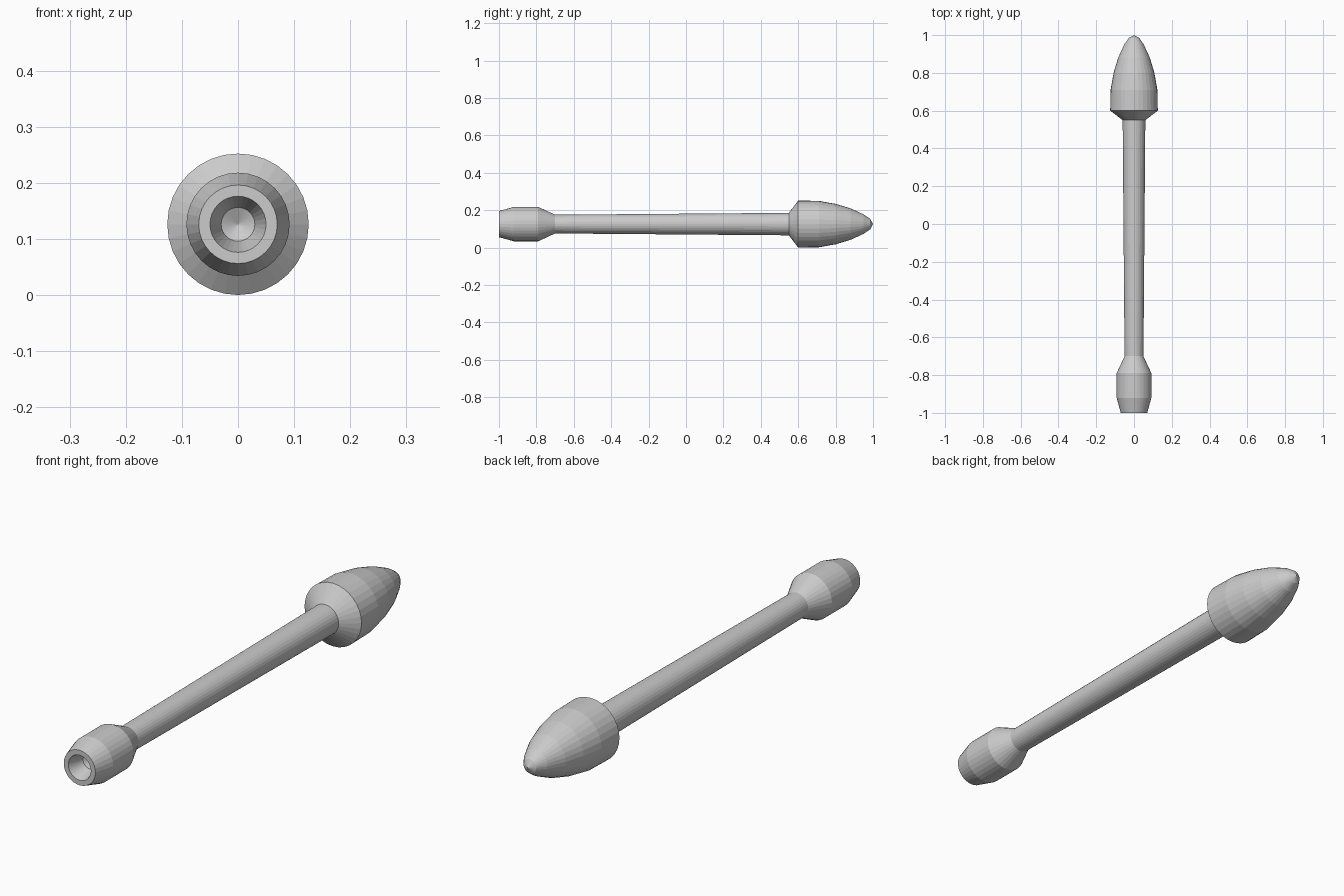
import bpy, bmesh
from math import sin, cos, pi

if "Cube" in bpy.data.objects:
    bpy.data.objects.remove(bpy.data.objects["Cube"])

SIDES = 32
AXIS_Z = 0.126


def lathe(name, profile):
    """Spin (y, radius) points round the long axis; radius 0 closes to a point."""
    bm = bmesh.new()
    rings = []
    for y, r in profile:
        n = SIDES if r > 0 else 1
        rings.append([bm.verts.new((r * cos(2 * pi * i / SIDES), y,
                                    AXIS_Z + r * sin(2 * pi * i / SIDES)))
                      for i in range(n)])
    for a, b in zip(rings, rings[1:]):
        for i in range(SIDES):
            j = (i + 1) % SIDES
            quad = [a[i % len(a)], a[j % len(a)], b[j % len(b)], b[i % len(b)]]
            bm.faces.new(list(dict.fromkeys(quad)))
    bmesh.ops.recalc_face_normals(bm, faces=bm.faces)
    mesh = bpy.data.meshes.new(name)
    bm.to_mesh(mesh)
    bm.free()
    obj = bpy.data.objects.new(name, mesh)
    bpy.context.collection.objects.link(obj)
    return obj


# Tail grip with a hollow socket in its end
lathe("tail_grip", [(-0.92, 0), (-0.935, 0.03), (-1.0, 0.05), (-1.0, 0.07),
                    (-0.92, 0.092), (-0.79, 0.092), (-0.70, 0.05), (-0.70, 0)])

# Slightly tapered shaft
lathe("shaft", [(-0.70, 0), (-0.70, 0.05), (0.55, 0.06), (0.55, 0)])

# Bullet-shaped head with a bevelled collar
lathe("head", [(0.55, 0), (0.55, 0.06), (0.60, 0.126), (0.71, 0.124),
               (0.80, 0.108), (0.88, 0.084), (0.95, 0.052),
               (0.985, 0.028), (1.0, 0)])
